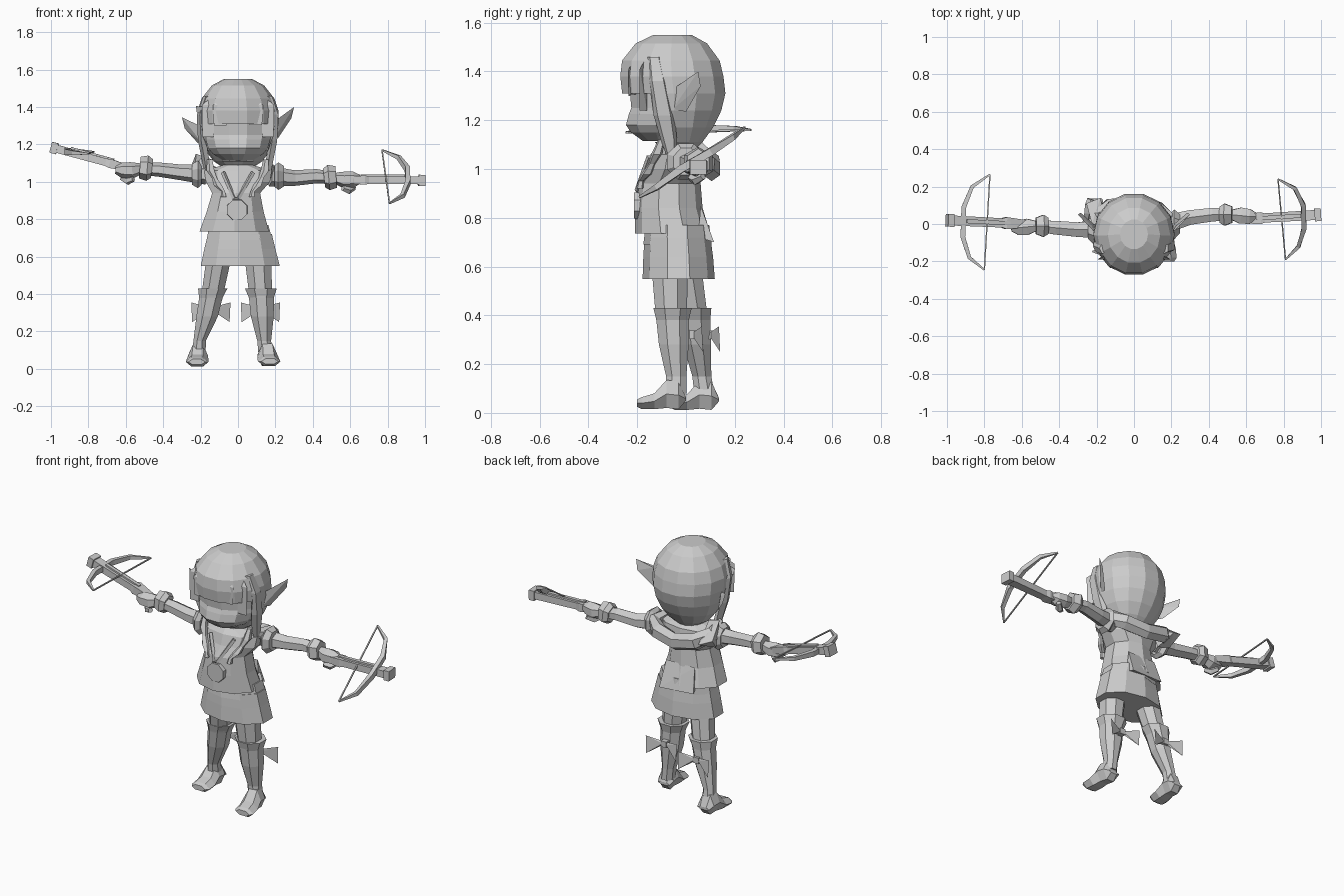
import bpy, bmesh, math
from mathutils import Vector

grey = bpy.data.materials.new("plain grey")
grey.diffuse_color = (0.6, 0.6, 0.6, 1)


def finish(name, bm):
    bmesh.ops.recalc_face_normals(bm, faces=bm.faces)
    me = bpy.data.meshes.new(name)
    bm.to_mesh(me)
    bm.free()
    me.materials.append(grey)
    ob = bpy.data.objects.new(name, me)
    bpy.context.collection.objects.link(ob)
    return ob


def skin(bm, rings, caps=True):
    rows = [[bm.verts.new(p) for p in r] for r in rings]
    n = len(rows[0])
    for a, b in zip(rows, rows[1:]):
        for i in range(n):
            j = (i + 1) % n
            bm.faces.new((a[i], a[j], b[j], b[i]))
    if caps:
        bm.faces.new(rows[0])
        bm.faces.new(rows[-1])


def loft(name, secs, n=8, axis="z", turn=0.5, cut=None, caps=True):
    """Sections (cx, cy, cz, ra, rb) in planes square to the axis."""
    rings = []
    for cx, cy, cz, ra, rb in secs:
        ring = []
        for i in range(n):
            t = 2 * math.pi * (i + turn) / n
            a, b = ra * math.cos(t), rb * math.sin(t)
            off = {"z": (a, b, 0), "x": (0, a, b), "y": (a, 0, b)}[axis]
            ring.append(Vector((cx, cy, cz)) + Vector(off))
        rings.append(ring)
    bm = bmesh.new()
    skin(bm, rings, caps)
    if cut:
        gone = [f for f in bm.faces if cut(f.calc_center_median())]
        bmesh.ops.delete(bm, geom=gone, context="FACES")
    return finish(name, bm)


def tube(name, path, radii, n=4, turn=0.5):
    """Sweep along a path; radii are (sideways, upward) pairs."""
    pts = [Vector(p) for p in path]
    rings = []
    for k, p in enumerate(pts):
        d = pts[min(k + 1, len(pts) - 1)] - pts[max(k - 1, 0)]
        q = d.to_track_quat("Z", "Y")
        ra, rb = radii[k]
        rings.append([p + q @ Vector((ra * math.cos(t), rb * math.sin(t), 0))
                      for t in (2 * math.pi * (i + turn) / n for i in range(n))])
    bm = bmesh.new()
    skin(bm, rings)
    return finish(name, bm)


def hull(name, pts):
    bm = bmesh.new()
    for p in pts:
        bm.verts.new(p)
    bmesh.ops.convex_hull(bm, input=bm.verts)
    return finish(name, bm)


# Hair cap, open over the face
loft("hair", [(0, -0.055, 1.55, 0.075, 0.08), (0, -0.06, 1.515, 0.14, 0.15),
              (0, -0.062, 1.445, 0.195, 0.205), (0, -0.058, 1.38, 0.217, 0.217),
              (0, -0.05, 1.31, 0.217, 0.217), (0, -0.05, 1.24, 0.205, 0.2),
              (0, -0.04, 1.17, 0.175, 0.155), (0, -0.03, 1.11, 0.13, 0.1),
              (0, -0.03, 1.07, 0.07, 0.06)], 14, turn=0,
     cut=lambda c: c.y < -0.13 and c.z < 1.31)

# Face with projecting mouth band
loft("face", [(0, -0.06, 1.36, 0.19, 0.18), (0, -0.06, 1.25, 0.185, 0.17),
              (0, -0.075, 1.225, 0.178, 0.165), (0, -0.08, 1.18, 0.165, 0.172),
              (0, -0.085, 1.15, 0.14, 0.145), (0, -0.09, 1.115, 0.085, 0.09)], 12)

# Fringe tufts hanging over the brow
for k, (x, y, low) in enumerate([(-0.16, -0.19, 1.24), (-0.095, -0.235, 1.3),
                                 (0, -0.258, 1.315), (0.095, -0.235, 1.305),
                                 (0.16, -0.19, 1.24)]):
    s = 1 - 0.25 * abs(x) / 0.16
    hull("fringe_%d" % k, [(x * 0.85, y + 0.03, 1.46), (x - 0.045 * s, y, 1.41),
                           (x + 0.045 * s, y, 1.41), (x - 0.04 * s, y, low),
                           (x + 0.04 * s, y, low), (x, y + 0.03, low)])

# Ears, tilted with the head
for s, tip in ((1, 1.4), (-1, 1.345)):
    d = tip - 1.4
    hull("ear", [(s * 0.19, -0.065, 1.32 + d / 2), (s * 0.2, -0.055, 1.245 + d / 2),
                 (s * 0.215, 0.0, 1.235 + d / 2), (s * 0.225, -0.01, 1.345 + d),
                 (s * 0.3, 0.05, tip), (s * 0.285, 0.06, 1.34 + d)])

# Long side locks and the braids below them
for s in (1, -1):
    loft("side_lock", [(s * 0.165, -0.13, 1.46, 0.02, 0.03), (s * 0.198, -0.115, 1.36, 0.022, 0.04),
                       (s * 0.19, -0.09, 1.22, 0.024, 0.045), (s * 0.172, -0.07, 1.12, 0.022, 0.035),
                       (s * 0.165, -0.06, 1.05, 0.014, 0.02)], 5)
    loft("braid", [(s * 0.15, -0.1, 1.12, 0.015, 0.015), (s * 0.145, -0.12, 1.06, 0.024, 0.024),
                   (s * 0.125, -0.14, 1.02, 0.015, 0.015), (s * 0.105, -0.16, 0.98, 0.024, 0.024),
                   (s * 0.08, -0.185, 0.95, 0.012, 0.012), (s * 0.075, -0.19, 0.92, 0.016, 0.016)], 5)
hull("hair_clip", [(-0.17, -0.17, 1.4), (-0.225, -0.15, 1.405), (-0.22, -0.14, 1.37), (-0.18, -0.15, 1.36)])

# Neck, shirt, belt and skirt
loft("neck", [(0, -0.05, 1.0, 0.06, 0.06), (0, -0.05, 1.16, 0.05, 0.05)], 6)
loft("shirt", [(-0.02, -0.055, 0.735, 0.195, 0.155), (-0.015, -0.07, 0.84, 0.16, 0.138),
               (-0.01, -0.07, 0.94, 0.135, 0.13), (0, -0.05, 1.0, 0.18, 0.115),
               (0, -0.045, 1.06, 0.19, 0.1), (0, -0.05, 1.09, 0.08, 0.07)], 10)
loft("belt", [(0.008, -0.035, 0.69, 0.185, 0.14), (0.005, -0.035, 0.77, 0.165, 0.13)], 10)
loft("skirt", [(0.012, -0.03, 0.55, 0.222, 0.148), (0.01, -0.032, 0.64, 0.2, 0.143),
               (0.01, -0.035, 0.72, 0.18, 0.135)], 10)
hull("shirt_tail", [(-0.1, 0.06, 0.85), (0.09, 0.06, 0.85), (-0.12, 0.1, 0.71),
                    (0.1, 0.115, 0.7), (-0.1, 0.05, 0.72), (0.1, 0.05, 0.72)])
loft("medallion", [(-0.005, -0.18, 0.85, 0.06, 0.06), (-0.005, -0.213, 0.85, 0.058, 0.058)], 8, "y")
tube("neck_cord", [(-0.08, -0.15, 1.05), (-0.02, -0.2, 0.91), (0.0, -0.2, 0.91), (0.08, -0.15, 1.05)],
     [(0.012, 0.012)] * 4)

# Hood folded around the back of the neck
tube("hood", [(-0.19, -0.06, 1.1), (-0.2, 0.04, 1.07), (-0.13, 0.095, 1.03), (0, 0.105, 1.0),
              (0.13, 0.08, 1.02), (0.19, 0.03, 1.05), (0.15, -0.07, 1.07)],
     [(0.02, 0.035), (0.04, 0.05), (0.045, 0.05), (0.04, 0.05), (0.045, 0.05), (0.04, 0.045), (0.02, 0.03)], 6)
hull("hood_corner", [(-0.225, 0.0, 1.15), (-0.14, -0.02, 1.12), (-0.255, 0.11, 1.07),
                     (-0.18, 0.14, 1.04), (-0.16, 0.02, 0.99), (-0.23, 0.04, 1.0)])

# Arms: shoulder ring, sleeve, cuff, hand, thumb
arms = {1: [(0.17, 0.0, 1.03), (0.3, 0.035, 1.02), (0.42, 0.05, 1.03), (0.52, 0.05, 1.02)],
        -1: [(-0.17, -0.03, 1.04), (-0.3, -0.03, 1.05), (-0.42, -0.02, 1.065), (-0.52, -0.01, 1.07)]}
for s, path in arms.items():
    tube("arm", path, [(0.055, 0.055), (0.045, 0.042), (0.042, 0.038), (0.035, 0.032)], 6)
    x, y, z = path[0]
    tube("shoulder_ring", [(s * 0.195, y, z), (s * 0.215, y, z), (s * 0.245, y, z)],
         [(0.06, 0.06), (0.085, 0.08), (0.055, 0.06)], 8)
    x, y, z = path[3]
    tube("cuff", [(s * 0.46, y, z), (s * 0.485, y, z + 0.003), (s * 0.525, y, z + 0.006)],
         [(0.05, 0.05), (0.068, 0.068), (0.05, 0.058)], 6)
    tube("hand", [(s * 0.52, y, z), (s * 0.57, y - 0.005, z - 0.01), (s * 0.62, y - 0.01, z - 0.008),
                  (s * 0.655, y - 0.01, z - 0.005)],
         [(0.03, 0.03), (0.05, 0.045), (0.045, 0.042), (0.022, 0.022)], 6)
    tube("fingers", [(s * 0.56, y - 0.03, z - 0.055), (s * 0.59, y - 0.01, z - 0.065),
                     (s * 0.62, y + 0.02, z - 0.05)], [(0.015, 0.015), (0.022, 0.022), (0.015, 0.015)], 5)


# Crossbows held at the hands
def crossbow(back, front, limb):
    a, b = Vector(back), Vector(front)
    spots = [a.lerp(b, t) for t in (0, 0.25, 0.3, 0.93, 1)]
    tube("crossbow_stock", spots, [(0.03, 0.022), (0.045, 0.035), (0.035, 0.028), (0.038, 0.03), (0.038, 0.03)])
    tube("crossbow_nose", [a.lerp(b, 0.92), b], [(0.048, 0.042)] * 2)
    tube("crossbow_rail", [p + Vector((0, 0, 0.02)) for p in (a.lerp(b, 0.2), a.lerp(b, 0.75))], [(0.015, 0.015)] * 2)
    tube("crossbow_limb", limb, [(0.006, 0.006), (0.014, 0.016), (0.018, 0.022), (0.018, 0.022),
                                 (0.014, 0.016), (0.006, 0.006)])
    tube("crossbow_string", [limb[0], limb[-1]], [(0.005, 0.005)] * 2)


crossbow((0.57, 0.025, 1.01), (1.0, 0.05, 1.008),
         [(0.77, 0.24, 1.17), (0.86, 0.19, 1.13), (0.905, 0.1, 1.07),
          (0.91, -0.02, 1.0), (0.88, -0.12, 0.925), (0.81, -0.19, 0.885)])
crossbow((-0.58, 0.0, 1.07), (-1.0, 0.02, 1.185),
         [(-0.77, 0.265, 1.16), (-0.865, 0.2, 1.165), (-0.91, 0.09, 1.165),
          (-0.915, -0.07, 1.16), (-0.88, -0.18, 1.155), (-0.80, -0.245, 1.15)])

# Legs: thigh, boot shaft with flared top, foot with toe and heel
loft("left_thigh", [(0.1, -0.06, 0.66, 0.08, 0.08), (0.11, -0.065, 0.55, 0.075, 0.078),
                    (0.122, -0.06, 0.38, 0.065, 0.068)], 8)
loft("right_thigh", [(-0.09, -0.01, 0.66, 0.08, 0.08), (-0.11, 0.0, 0.55, 0.07, 0.075),
                     (-0.14, 0.03, 0.38, 0.062, 0.065)], 8)
loft("left_boot", [(0.122, -0.055, 0.43, 0.092, 0.085), (0.125, -0.055, 0.38, 0.072, 0.072),
                   (0.13, -0.05, 0.28, 0.066, 0.066), (0.14, -0.04, 0.15, 0.04, 0.045),
                   (0.148, -0.04, 0.08, 0.042, 0.045)], 8)
loft("right_boot", [(-0.135, 0.03, 0.43, 0.085, 0.08), (-0.145, 0.035, 0.38, 0.068, 0.07),
                    (-0.165, 0.045, 0.28, 0.062, 0.062), (-0.205, 0.065, 0.15, 0.036, 0.042),
                    (-0.21, 0.075, 0.08, 0.04, 0.045)], 8)


def foot(name, x, lean, y, z):
    shape = [(0.0, 0.04, 0.035, 0.05), (-0.03, 0.05, 0.0, 0.115), (-0.08, 0.052, 0.005, 0.12),
             (-0.13, 0.06, 0.0, 0.065), (-0.18, 0.06, 0.0, 0.05), (-0.2, 0.045, 0.01, 0.04)]
    rings = [(x - lean * dy, y + dy, z + (lo + hi) / 2, w, (hi - lo) / 2 * 1.15) for dy, w, lo, hi in shape]
    loft(name, rings, 6, "y", 0)


foot("left_foot", 0.15, 0.1, 0.0, 0.015)
foot("right_foot", -0.21, -0.05, 0.135, 0.012)

# Ribbon bows tied behind the boots
for x, y in ((0.12, 0.03), (-0.145, 0.1)):
    hull("ribbon_knot", [(x + a, y + b, 0.32 + c) for a in (-0.018, 0.018)
                         for b in (-0.015, 0.015) for c in (-0.018, 0.018)])
    for s in (1, -1):
        hull("ribbon_wing", [(x + s * 0.01, y, 0.33), (x + s * 0.01, y, 0.31), (x + s * 0.01, y + 0.008, 0.32),
                             (x + s * 0.105, y + 0.035, 0.355), (x + s * 0.1, y + 0.04, 0.25)])
